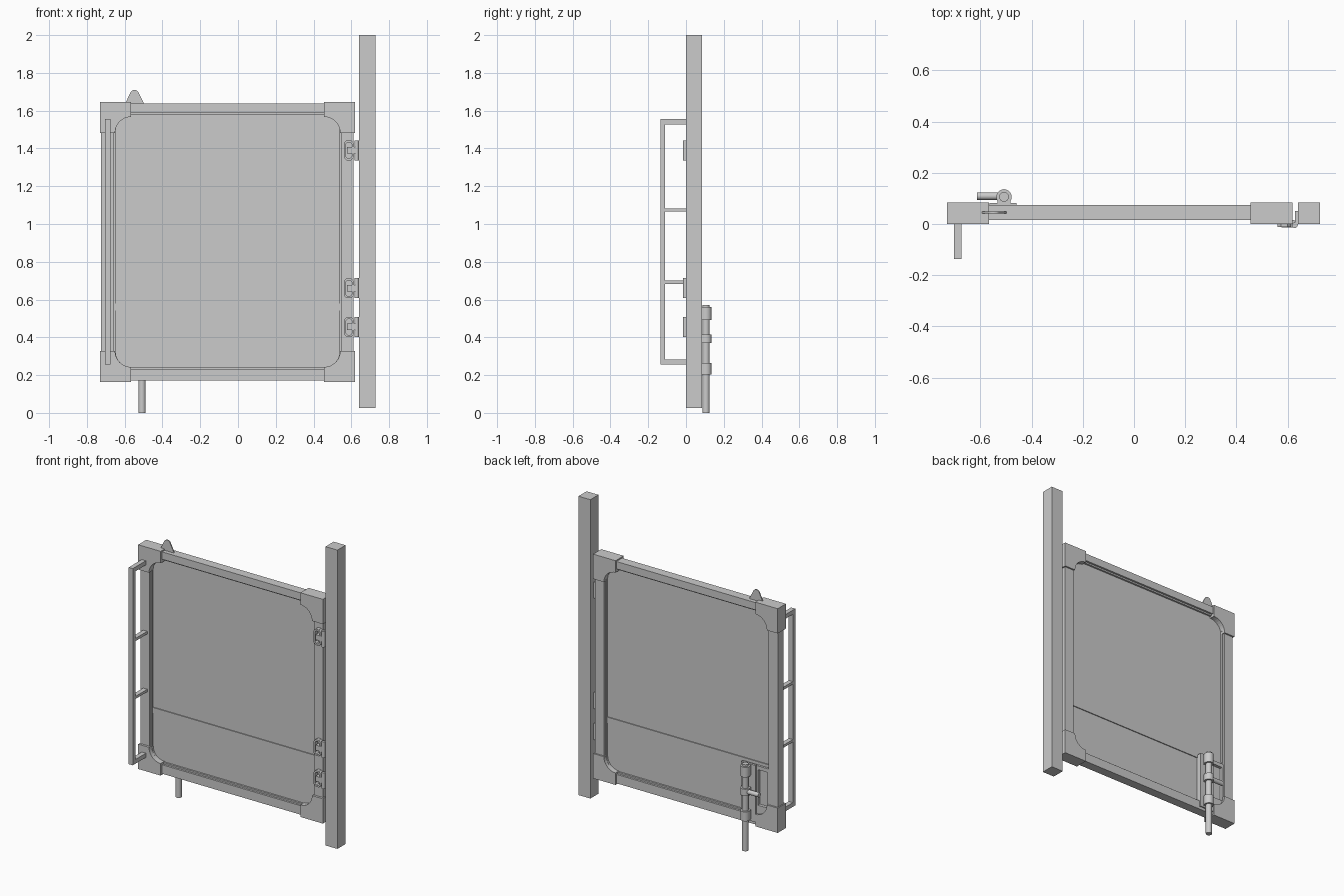
import bpy, bmesh
from math import cos, sin, pi, radians
from mathutils import Matrix, Vector

if "Cube" in bpy.data.objects:
    bpy.data.objects.remove(bpy.data.objects["Cube"])


def finish(bm, name, smooth=False):
    bmesh.ops.recalc_face_normals(bm, faces=bm.faces)
    me = bpy.data.meshes.new(name)
    bm.to_mesh(me)
    bm.free()
    ob = bpy.data.objects.new(name, me)
    bpy.context.collection.objects.link(ob)
    if smooth:
        bpy.ops.object.select_all(action='DESELECT')
        bpy.context.view_layer.objects.active = ob
        ob.select_set(True)
        bpy.ops.object.shade_smooth_by_angle(angle=radians(35))
    return ob


def box(name, x0, x1, y0, y1, z0, z1):
    bm = bmesh.new()
    bmesh.ops.create_cube(bm, size=1)
    bmesh.ops.scale(bm, vec=(x1 - x0, y1 - y0, z1 - z0), verts=bm.verts)
    bmesh.ops.translate(bm, vec=((x0 + x1) / 2, (y0 + y1) / 2, (z0 + z1) / 2), verts=bm.verts)
    return finish(bm, name)


def plate(name, pts, y0, y1):
    """Extrude an (x, z) outline from y0 to y1."""
    bm = bmesh.new()
    f = bm.faces.new([bm.verts.new((x, y0, z)) for x, z in pts])
    r = bmesh.ops.extrude_face_region(bm, geom=[f])
    bmesh.ops.translate(bm, vec=(0, y1 - y0, 0),
                        verts=[v for v in r['geom'] if isinstance(v, bmesh.types.BMVert)])
    return finish(bm, name)


def ring(name, outer, inner, y0, y1):
    """Closed band between two outlines with the same number of points."""
    bm = bmesh.new()
    loops = [[bm.verts.new((x, y, z)) for x, z in pts]
             for pts, y in ((outer, y0), (outer, y1), (inner, y1), (inner, y0))]
    n = len(outer)
    for k in range(4):
        a, b = loops[k], loops[(k + 1) % 4]
        for i in range(n):
            j = (i + 1) % n
            bm.faces.new((a[i], a[j], b[j], b[i]))
    return finish(bm, name)


def cylinder(name, a, b, r, seg=20):
    a, b = Vector(a), Vector(b)
    d = b - a
    rot = d.to_track_quat('Z', 'Y').to_matrix().to_4x4()
    bm = bmesh.new()
    bmesh.ops.create_cone(bm, cap_ends=True, segments=seg, radius1=r, radius2=r,
                          depth=d.length, matrix=Matrix.Translation((a + b) / 2) @ rot)
    return finish(bm, name, True)


def rounded_rect(x0, x1, z0, z1, r, n=8):
    pts = []
    for k, (cx, cz) in enumerate(((x1 - r, z1 - r), (x0 + r, z1 - r), (x0 + r, z0 + r), (x1 - r, z0 + r))):
        for i in range(n + 1):
            t = pi / 2 * (k + i / n)
            pts.append((cx + r * cos(t), cz + r * sin(t)))
    return pts


# hinge post
box("hinge_post", 0.64, 0.727, 0, 0.085, 0.025, 2)

# gate frame rails and stiles
L, R, B, T = -0.724, 0.612, 0.171, 1.637
box("top_rail", -0.60, 0.49, 0.015, 0.075, 1.588, T)
box("bottom_rail", -0.60, 0.49, 0.015, 0.075, B, 0.23)
box("left_stile", L, -0.657, 0.015, 0.075, 0.25, 1.55)
box("right_stile", 0.547, R, 0.015, 0.075, 0.25, 1.55)

# corner gussets with a concave inner corner
GX, GZ = -0.055, 0.905
HX, HZ, S, RAD = 0.675, 0.741, 0.164, 0.085
for sx in (-1, 1):
    for sz in (-1, 1):
        ix, iz = HX - S, HZ - S
        pts = [(HX, iz), (HX, HZ), (ix, HZ)]
        pts += [(ix + RAD * cos(t), iz + RAD * sin(t)) for t in (pi / 2 * (1 - i / 8) for i in range(9))]
        plate("corner_gusset", [(GX + sx * x, GZ + sz * z) for x, z in pts], 0, 0.085)

# bead around the opening, infill panels and middle rail
ring("opening_bead", rounded_rect(-0.66, 0.55, 0.228, 1.59, 0.095),
     rounded_rect(-0.648, 0.538, 0.24, 1.578, 0.085), 0.028, 0.062)
plate("infill_panel", rounded_rect(-0.655, 0.545, 0.233, 1.585, 0.09), 0.04, 0.05)
box("middle_rail", -0.655, 0.545, 0.034, 0.056, 0.542, 0.58)

# top lug
cx, cz, r = -0.548, 1.686, 0.024
plate("top_lug", [(-0.595, 1.63), (-0.499, 1.63), (-0.499, 1.642)] +
      [(cx + r * cos(t), cz + r * sin(t)) for t in (radians(15 + 15 * i) for i in range(11))] +
      [(-0.595, 1.642)], 0.042, 0.049)

# front pull handle
box("handle_bar", -0.704, -0.674, -0.136, -0.11, 0.255, 1.555)
for z0, z1 in ((0.255, 0.283), (0.683, 0.7), (1.065, 1.083), (1.527, 1.555)):
    box("handle_arm", -0.704, -0.674, -0.112, 0.018, z0, z1)

# three hinges
for z in (0.455, 0.66, 1.39):
    def oct_outline(hx, hz, c):
        return [(0.587 + x, z + w) for x, w in
                ((hx, -hz + c), (hx, hz - c), (hx - c, hz), (-hx + c, hz),
                 (-hx, hz - c), (-hx, -hz + c), (-hx + c, -hz), (hx - c, -hz))]
    ring("hinge_link", oct_outline(0.027, 0.053, 0.015), oct_outline(0.017, 0.042, 0.01), -0.012, 0.016)
    box("hinge_block", 0.577, 0.628, -0.014, 0.016, z - 0.017, z + 0.017)
    cylinder("hinge_pin", (0.628, -0.005, z - 0.053), (0.628, -0.005, z + 0.053), 0.011, 16)
    box("hinge_leaf", 0.63, 0.641, -0.005, 0.05, z - 0.053, z + 0.053)

# drop bolt on the back
BX, BY = -0.508, 0.106
ring("bolt_backing", [(-0.655, 0.235), (-0.46, 0.235), (-0.46, 0.56), (-0.655, 0.56)],
     [(-0.645, 0.30), (-0.575, 0.30), (-0.575, 0.535), (-0.645, 0.535)], 0.05, 0.07)
box("bolt_plate", -0.565, -0.46, 0.068, 0.083, 0.19, 0.565)
cylinder("bolt_rod", (BX, BY, 0), (BX, BY, 0.572), 0.019)
for z0, z1 in ((0.203, 0.265), (0.37, 0.415), (0.493, 0.56)):
    cylinder("bolt_collar", (BX, BY, z0), (BX, BY, z1), 0.03)
    box("collar_foot", BX - 0.025, BX + 0.025, 0.08, BY, z0, z1)
cylinder("bolt_handle", (BX, BY + 0.003, 0.392), (-0.613, BY + 0.003, 0.392), 0.015)
